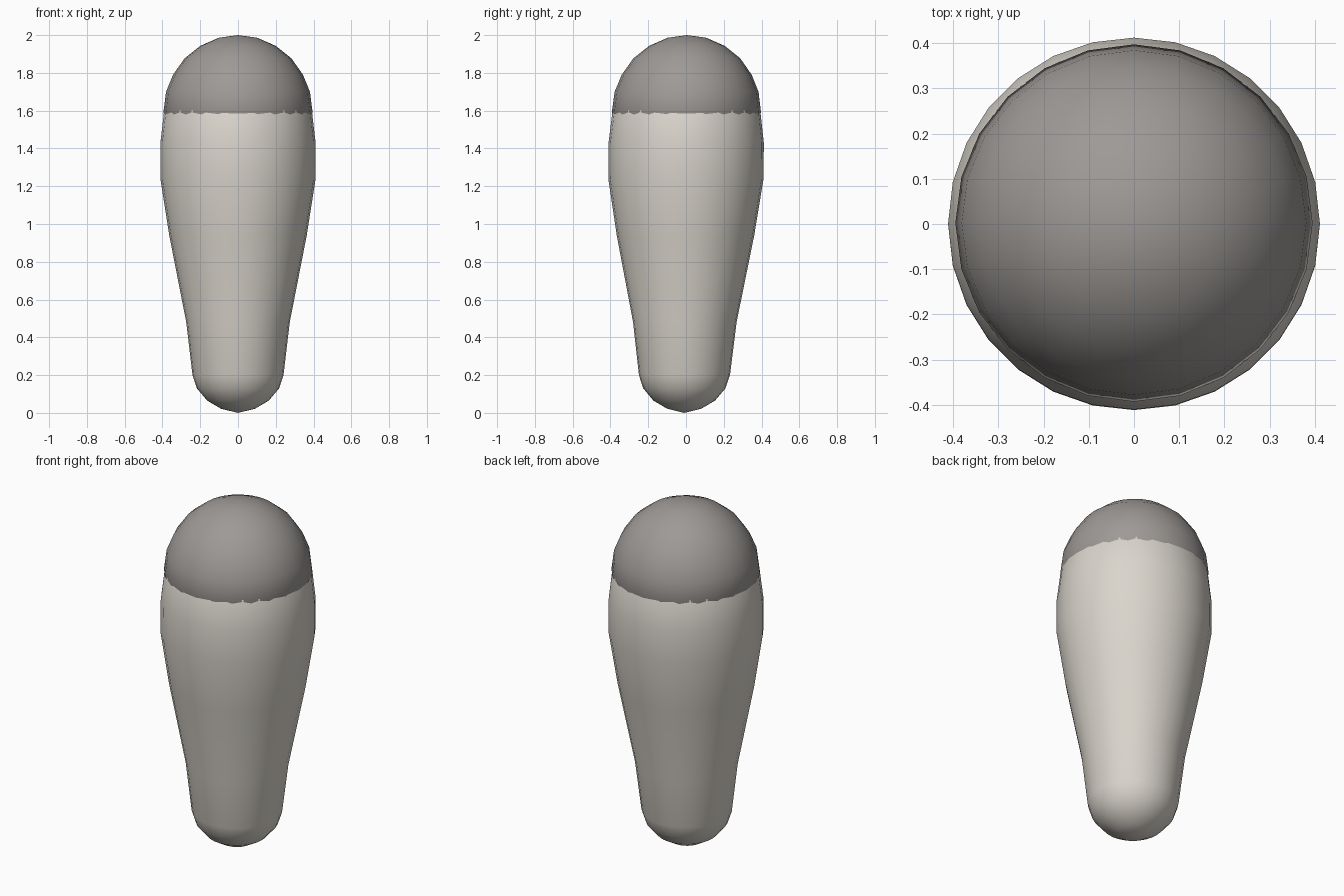
import bpy, bmesh, math

if "Cube" in bpy.data.objects:
    bpy.data.objects.remove(bpy.data.objects["Cube"])


def material(name, rgb):
    m = bpy.data.materials.new(name)
    m.diffuse_color = (*rgb, 1.0)
    m.use_nodes = True
    m.node_tree.nodes["Principled BSDF"].inputs["Base Color"].default_value = m.diffuse_color
    return m


def lathe(name, profile, sides, mat):
    """Revolve (radius, z) points about z; radius 0 closes to a pole."""
    bm = bmesh.new()
    rings = []
    for r, z in profile:
        lean = 0.009 * (z - 1.3) / 1.2  # the whole form leans very slightly
        if r == 0:
            rings.append([bm.verts.new((0, lean, z))])
            continue
        rings.append([bm.verts.new((r * math.cos(2 * math.pi * i / sides),
                                    r * math.sin(2 * math.pi * i / sides) + lean, z))
                      for i in range(sides)])
    for a, b in zip(rings, rings[1:]):
        for i in range(sides):
            j = (i + 1) % sides
            if len(a) == 1:
                bm.faces.new((a[0], b[j], b[i]))
            elif len(b) == 1:
                bm.faces.new((a[i], a[j], b[0]))
            else:
                bm.faces.new((a[i], a[j], b[j], b[i]))
    bmesh.ops.recalc_face_normals(bm, faces=bm.faces)
    for f in bm.faces:
        f.smooth = True
    me = bpy.data.meshes.new(name)
    bm.to_mesh(me)
    bm.free()
    me.materials.append(mat)
    ob = bpy.data.objects.new(name, me)
    bpy.context.collection.objects.link(ob)
    return ob


stone = material("pale warm grey", (0.70, 0.665, 0.605))
dark = material("mid grey", (0.34, 0.32, 0.305))

# Tapered body with a rounded foot, its top tucked inside the cap
lathe("body", [(0, 0), (0.09, 0.022), (0.163, 0.065), (0.218, 0.13), (0.241, 0.20),
               (0.274, 0.48), (0.364, 0.94), (0.411, 1.24), (0.411, 1.43),
               (0.391, 1.60), (0.33, 1.73), (0.2, 1.84), (0, 1.88)], 28, stone)

# Domed cap, its lower edge sunk into the body
lathe("cap", [(0, 1.42), (0.25, 1.44), (0.36, 1.50), (0.395, 1.59), (0.381, 1.70),
              (0.344, 1.79), (0.283, 1.877), (0.2, 1.943), (0.102, 1.986), (0, 2.0)],
      24, dark)
